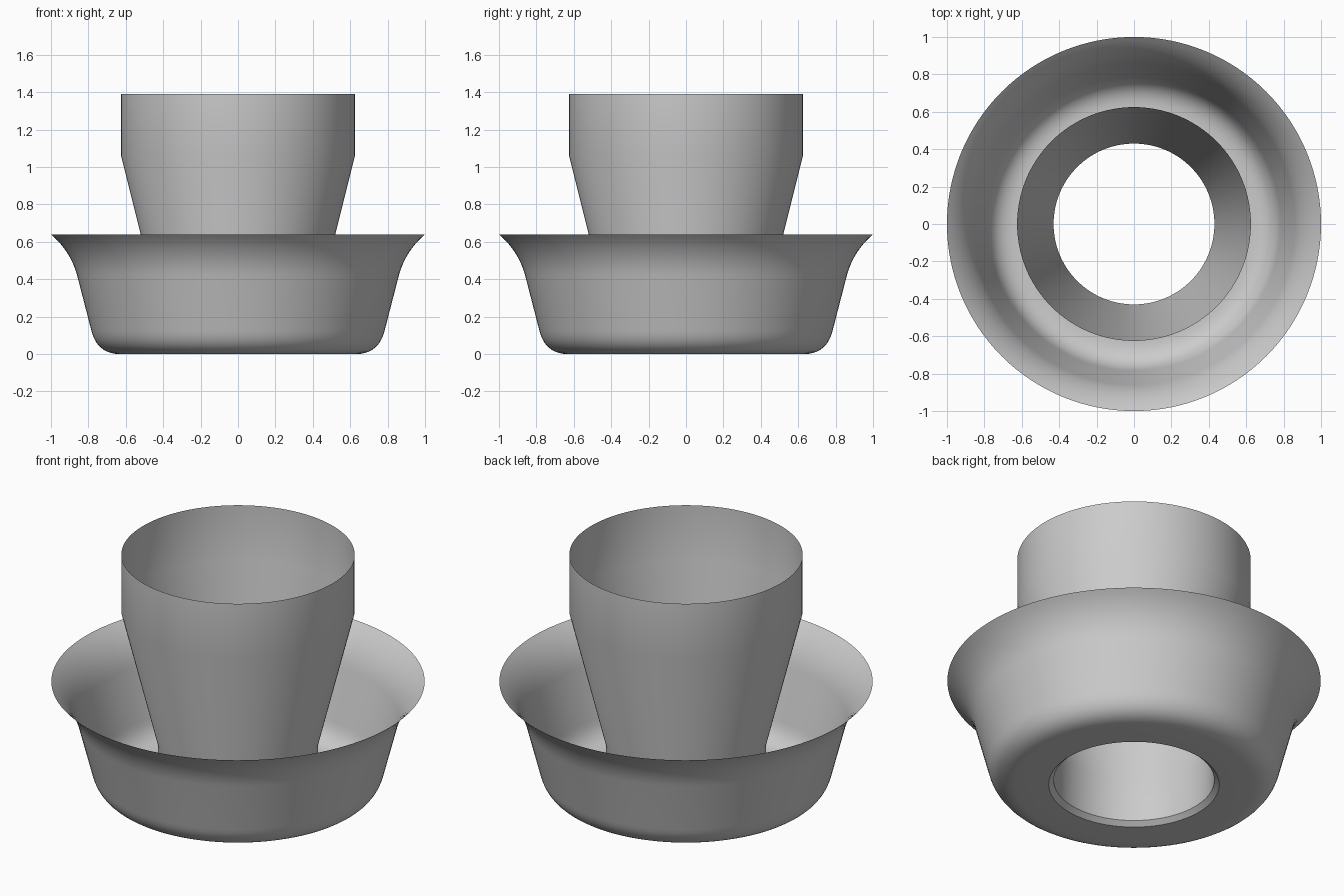
import bpy
import bmesh
import math
from mathutils import Vector

if "Cube" in bpy.data.objects:
    bpy.data.objects.remove(bpy.data.objects["Cube"], do_unlink=True)

SEGMENTS = 128

# Single metal colour
metal = bpy.data.materials.new("grey_metal")
metal.use_nodes = True
colour = (0.6, 0.6, 0.6, 1)
metal.diffuse_color = colour
metal.node_tree.nodes["Principled BSDF"].inputs["Base Color"].default_value = colour


def curve(start, control, end, steps=10):
    """Rounded stretch of a profile."""
    points = []
    for i in range(steps + 1):
        t = i / steps
        points.append(tuple((1 - t) ** 2 * a + 2 * t * (1 - t) * b + t * t * c
                            for a, b, c in zip(start, control, end)))
    return points


def lathe(name, profile):
    """Spin a (radius, height) profile, listed bottom to top, into a thin shell."""
    bm = bmesh.new()
    verts = [bm.verts.new((r, 0, z)) for r, z in profile]
    edges = [bm.edges.new(pair) for pair in zip(verts, verts[1:])]
    bmesh.ops.spin(bm, geom=verts + edges, cent=(0, 0, 0), axis=Vector((0, 0, 1)),
                   angle=math.tau, steps=SEGMENTS, use_merge=True)
    bmesh.ops.remove_doubles(bm, verts=bm.verts, dist=0.0001)
    # Turn the shell so that its outside faces outward
    bm.normal_update()
    top = max(bm.faces, key=lambda f: f.calc_center_median().z)
    centre = top.calc_center_median()
    if top.normal.x * centre.x + top.normal.y * centre.y < 0:
        bmesh.ops.reverse_faces(bm, faces=bm.faces)
    mesh = bpy.data.meshes.new(name)
    bm.to_mesh(mesh)
    bm.free()
    mesh.materials.append(metal)
    obj = bpy.data.objects.new(name, mesh)
    bpy.context.collection.objects.link(obj)
    bpy.ops.object.select_all(action="DESELECT")
    obj.select_set(True)
    bpy.context.view_layer.objects.active = obj
    bpy.ops.object.shade_smooth_by_angle(angle=math.radians(30))
    return obj


# Bowl: bevelled hole, flat floor, rounded foot, sloping wall, flared rim
lathe("bowl",
      [(0.43, 0.025), (0.457, 0)]
      + curve((0.63, 0), (0.755, 0), (0.785, 0.13))
      + curve((0.86, 0.42), (0.895, 0.55), (1, 0.64)))

# Tumbler: straight stem, tapering body, straight collar, open at both ends
lathe("tumbler",
      [(0.43, 0.025), (0.43, 0.28), (0.625, 1.06), (0.625, 1.39)])
